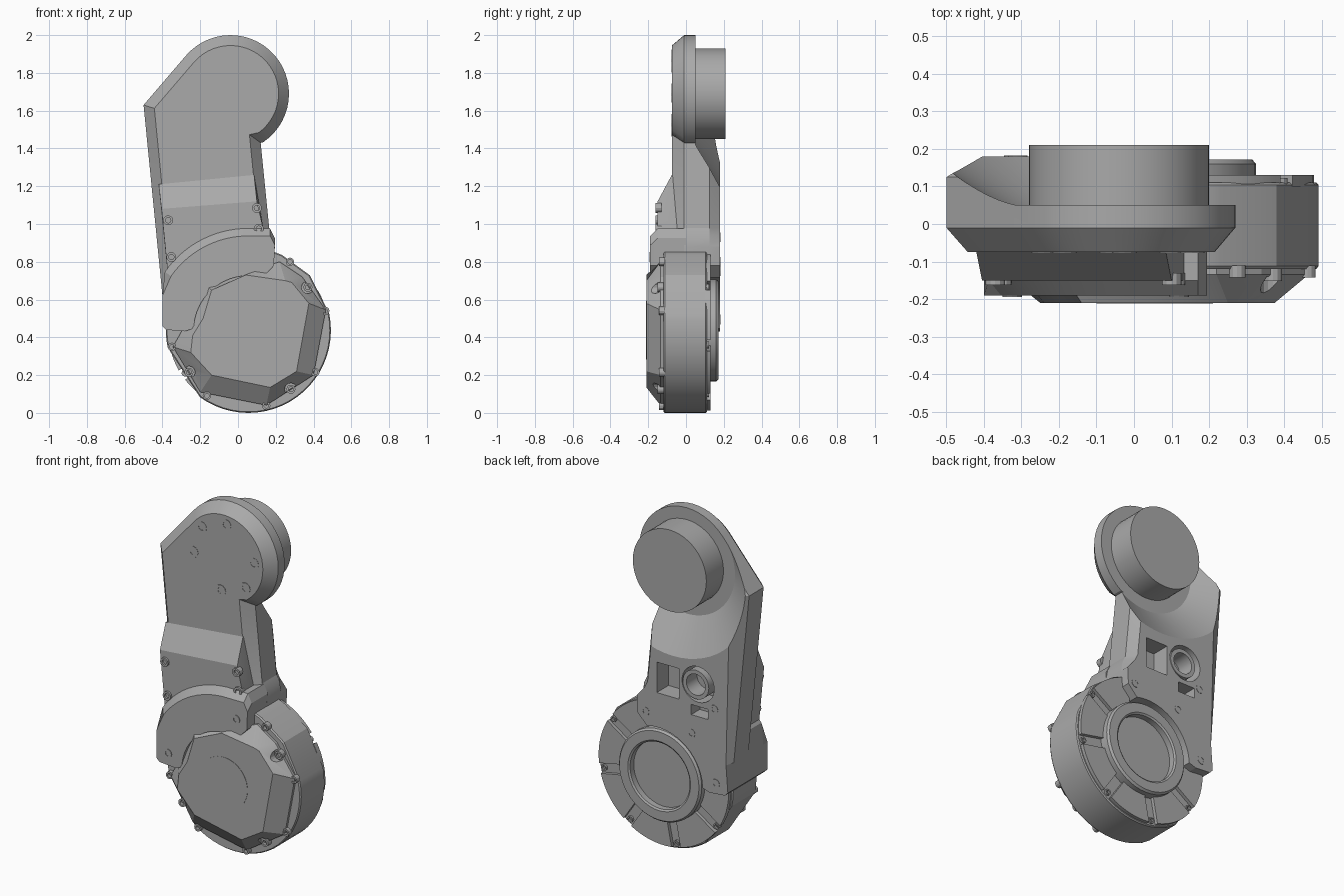
import bpy, bmesh
from math import sin, cos, radians, pi
from mathutils import Vector

if "Cube" in bpy.data.objects:
    bpy.data.objects.remove(bpy.data.objects["Cube"])

grey = bpy.data.materials.new("machined_grey")
grey.use_nodes = True
grey.diffuse_color = (0.4, 0.4, 0.4, 1)
grey.node_tree.nodes["Principled BSDF"].inputs["Base Color"].default_value = (0.4, 0.4, 0.4, 1)

HUB = (0.055, 0.437)    # actuator centre (x, z)
TOP = (-0.04, 1.69)     # upper joint centre


def arc(c, r, a, b, n):
    """Points on a circle in the x-z plane, from angle a to b in degrees."""
    return [(c[0] + r * cos(radians(a + (b - a) * i / n)),
             c[1] + r * sin(radians(a + (b - a) * i / n))) for i in range(n + 1)]


def circle(c, r, n=48):
    return arc(c, r, 0, 360, n)[:-1]


def inset(pts, d):
    """Mitred inward offset of a clockwise or counter-clockwise outline."""
    n = len(pts)
    area = sum(pts[i - 1][0] * pts[i][1] - pts[i][0] * pts[i - 1][1] for i in range(n))
    s = 1 if area > 0 else -1
    out = []
    for i in range(n):
        p, q, r = (Vector(pts[(i + k) % n]) for k in (-1, 0, 1))
        e, f = (q - p).normalized(), (r - q).normalized()
        m = Vector((-e.y - f.y, e.x + f.x)) * s
        m = m / max(1 + e.dot(f), 0.5)
        out.append(tuple(q + m * d))
    return out


def loft(name, rings):
    """Solid through outlines given as (y, points)."""
    bm = bmesh.new()
    loops = [[bm.verts.new((x, y, z)) for x, z in pts] for y, pts in rings]
    n = len(loops[0])
    for a, b in zip(loops, loops[1:]):
        for i in range(n):
            bm.faces.new((a[i - 1], a[i], b[i], b[i - 1]))
    bm.faces.new(loops[0])
    bm.faces.new(loops[-1])
    bmesh.ops.recalc_face_normals(bm, faces=bm.faces)
    me = bpy.data.meshes.new(name)
    bm.to_mesh(me)
    bm.free()
    me.materials.append(grey)
    ob = bpy.data.objects.new(name, me)
    bpy.context.collection.objects.link(ob)
    return ob


def lathe(name, c, profile, n=48):
    """Turned part about a y axis; profile is (radius, y)."""
    return loft(name, [(y, circle(c, r, n)) for r, y in profile])


def cut(ob, cutters):
    for c in cutters:
        m = ob.modifiers.new("cut", "BOOLEAN")
        m.operation, m.solver, m.object = "DIFFERENCE", "EXACT", c
        bpy.context.view_layer.objects.active = ob
        bpy.ops.object.modifier_apply(modifier=m.name)
        bpy.data.objects.remove(c)


def box(x0, x1, z0, z1, y0, y1):
    r = [(x0, z0), (x1, z0), (x1, z1), (x0, z1)]
    return loft("cutter", [(y0, r), (y1, r)])


def screw(name, c, y, side=-1, r=0.026, h=0.012):
    """Socket head screw facing -y (side -1) or +y (side 1)."""
    lathe(name, c, [(r, y - side * 0.02), (r, y + side * h), (r * 0.55, y + side * h),
                    (r * 0.55, y - side * 0.008)], 12)


# Arm body: round head, tapering shank, hook around the actuator
hook = [(-0.4, 0.62), (-0.4, 0.46), (-0.38, 0.44), (-0.28, 0.432)]
hook += arc(HUB, 0.29, 178, 75, 12) + [(0.19, 0.78), (0.195, 0.88)]
outline = [(-0.5, 1.63)] + hook + [(0.185, 0.94), (0.165, 0.98), (0.12, 1.43)]
outline += arc(TOP, 0.31, -56, 139, 28)


def back_taper(p):
    x, z = p
    t = min(max((z - 0.45) / 1.2, 0), 1)
    if x < -0.35:
        return (x + 0.09 * t, z)
    return (x - 0.04, z) if x > 0.1 and 0.9 < z < 1.45 else p


body = loft("arm_body", [(-0.075, inset(outline, 0.055)), (-0.01, outline),
                         (0.125, outline), (0.18, [back_taper(p) for p in outline])])
BORE = (-0.19, 1.045)
cut(body, [
    lathe("cutter", TOP, [(0.315, 0.05), (0.54, 0.196)], 64),
    box(-0.08, 0.065, 0.93, 1.11, 0.07, 0.25),
    lathe("cutter", (-0.205, 1.05), [(0.105, 0.07), (0.105, 0.25)], 32),
    box(-0.27, -0.16, 0.86, 0.92, 0.1, 0.25)])
lathe("bearing_tube", BORE, [(0.085, 0.05), (0.085, 0.18), (0.062, 0.18), (0.062, 0.08)], 32)

# Raised shank front with sloped top
low = [(-0.36, 0.62), (0.16, 0.62), (0.135, 0.97)]
loft("shank_front", [(0, low + [(0.085, 1.26), (-0.42, 1.21)]),
                     (-0.075, low + [(0.085, 1.26), (-0.42, 1.21)]),
                     (-0.15, low + [(0.1, 1.12), (-0.405, 1.08)])])


# Curved shoulder cover
def shoulder(r, top):
    return hook[:-1] + [(0.195, top - 0.05), (0.17, top)] + arc(HUB, r, 88, 145, 14)


loft("shoulder_cover", [(0, shoulder(0.54, 0.975)), (-0.15, shoulder(0.54, 0.975)),
                        (-0.19, shoulder(0.5, 0.937))])

# Upper joint drum
lathe("upper_drum", TOP, [(0.24, 0), (0.24, 0.21)])

# Actuator housing with flats on its rim
rim = [a for a in range(0, 360, 6) if not (42 < a < 64 or 194 < a < 234 or 12 < a < 40)]
housing = [(HUB[0] + 0.437 * cos(radians(a)), HUB[1] + 0.437 * sin(radians(a))) for a in rim]
loft("actuator_housing", [(-0.12, inset(housing, 0.006)), (-0.112, housing),
                          (0.104, housing), (0.11, inset(housing, 0.006))])

# Faceted front cover
outer = [(-0.345, 0.35), (-0.2, 0.11), (0.15, 0.04), (0.4, 0.2), (0.465, 0.545),
         (0.34, 0.72), (0.22, 0.8), (0.1, 0.76), (-0.19, 0.7), (-0.25, 0.55), (-0.3, 0.43)]
inner = [(-0.25, 0.32), (-0.14, 0.2), (0.17, 0.135), (0.31, 0.22), (0.375, 0.58),
         (0.285, 0.69), (0.25, 0.7), (0.04, 0.73), (-0.14, 0.65), (-0.185, 0.5), (-0.24, 0.41)]
cover = loft("front_cover", [(-0.1, outer), (-0.135, outer), (-0.21, inner)])
pockets = [(0.37, 0.665), (0.28, 0.125), (-0.26, 0.215)]
cut(cover, [lathe("cutter", p, [(0.033, -0.25), (0.033, -0.14)], 16) for p in pockets])
lathe("cover_disc", HUB, [(0.155, -0.2), (0.155, -0.212)])

# Back of actuator: raised sectors between grooves, and the bearing ring
for k in range(8):
    a = -11 + 45 * k
    sector = arc(HUB, 0.425, a + 4, a + 41, 8) + arc(HUB, 0.25, a + 38, a + 7, 8)
    loft("back_sector", [(0.1, sector), (0.13, sector)])
    d = radians(a)
    screw("back_screw", (HUB[0] + 0.405 * cos(d), HUB[1] + 0.405 * sin(d)), 0.11, 1, 0.018)
lathe("bearing_ring", HUB, [(0.27, 0.1), (0.27, 0.16), (0.26, 0.172), (0.205, 0.172),
                            (0.195, 0.165), (0.195, 0.13)])

# Screws
for p in pockets:
    screw("cover_screw", p, -0.14, r=0.024)
for p in [(0.275, 0.8), (0.462, 0.54), (0.41, 0.215), (0.15, 0.038),
          (-0.165, 0.09), (-0.35, 0.35)]:
    screw("rim_screw", p, -0.13, r=0.022)
for p in [(-0.37, 1.02), (-0.353, 0.825), (0.1, 1.085), (0.11, 0.975)]:
    screw("shank_screw", p, -0.15)
for p in [(0.12, 0.825), (-0.325, 0.505)]:
    screw("shoulder_screw", p, -0.19, h=0.004)
for p in [(-0.185, 1.835), (-0.025, 1.89), (0.155, 1.71), (0.1, 1.55),
          (-0.06, 1.495), (-0.24, 1.675)]:
    screw("head_screw", p, -0.075, r=0.033, h=0.002)
for p in [(0.14, 0.8), (-0.16, 0.75), (-0.32, 0.495), (-0.31, 0.93)]:
    screw("plate_screw", p, 0.18, 1, h=0.002)

# Smooth the curved sides, keep edges sharp
bpy.ops.object.select_all(action="DESELECT")
for ob in bpy.context.collection.objects:
    if ob.type == "MESH" and ob.data.materials and ob.data.materials[0] == grey:
        ob.select_set(True)
        bpy.context.view_layer.objects.active = ob
bpy.ops.object.shade_smooth_by_angle(angle=radians(20))
